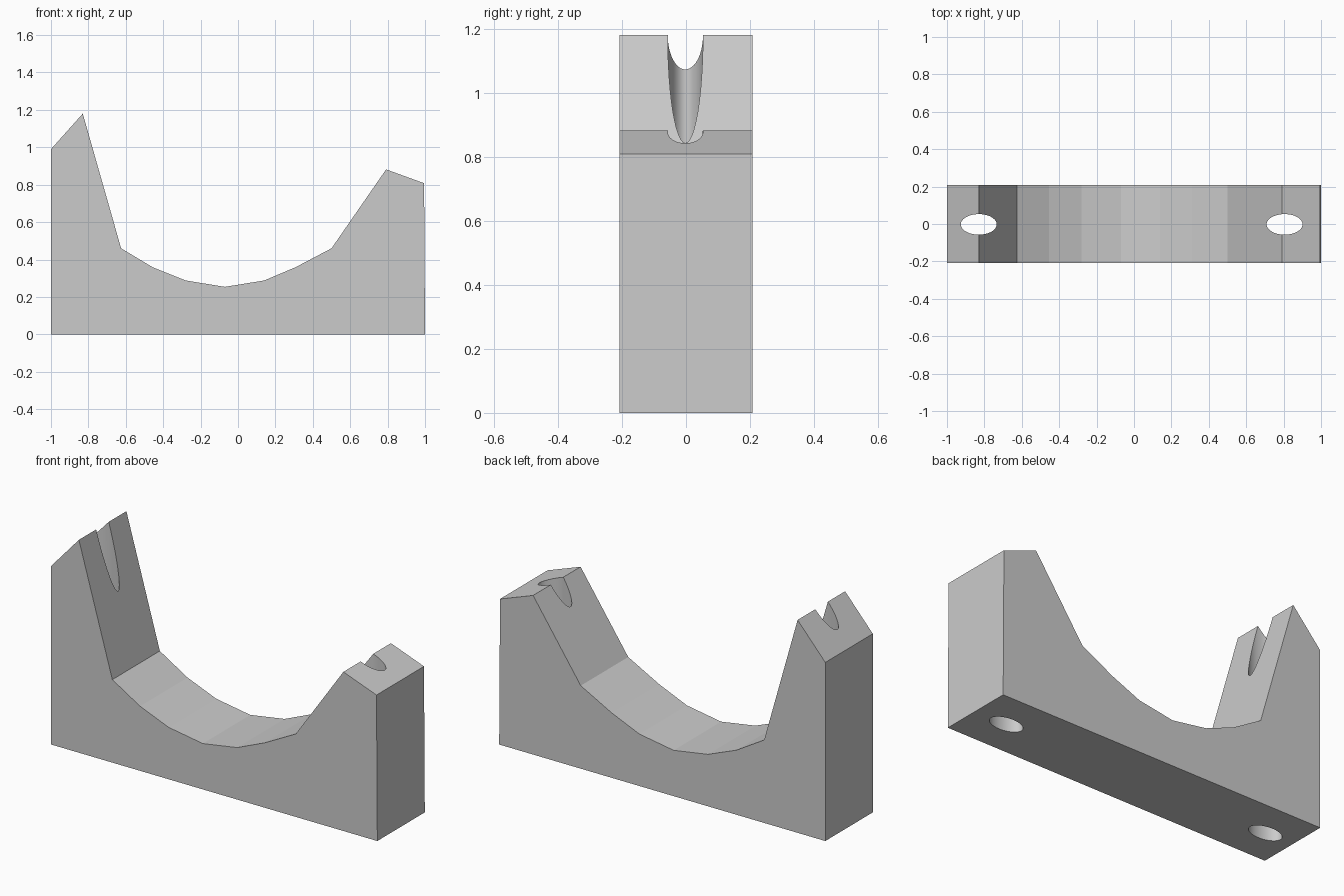
import bpy, bmesh

if "Cube" in bpy.data.objects:
    bpy.data.objects.remove(bpy.data.objects["Cube"])

# Side profile of the cradle (x, z)
PROFILE = [(-1, 0), (1, 0), (0.995, 0.808), (0.792, 0.882), (0.5, 0.46),
           (0.31, 0.36), (0.14, 0.288), (-0.07, 0.254), (-0.28, 0.288),
           (-0.455, 0.358), (-0.625, 0.46), (-0.83, 1.18), (-1, 0.99)]
HALF_DEPTH = 0.208


def add_object(name, bm):
    bmesh.ops.recalc_face_normals(bm, faces=bm.faces)
    mesh = bpy.data.meshes.new(name)
    bm.to_mesh(mesh)
    bm.free()
    obj = bpy.data.objects.new(name, mesh)
    bpy.context.collection.objects.link(obj)
    return obj


# Saddle block: profile extruded through the depth
bm = bmesh.new()
face = bm.faces.new([bm.verts.new((x, -HALF_DEPTH, z)) for x, z in PROFILE])
ext = bmesh.ops.extrude_face_region(bm, geom=[face])
verts = [g for g in ext["geom"] if isinstance(g, bmesh.types.BMVert)]
bmesh.ops.translate(bm, verts=verts, vec=(0, 2 * HALF_DEPTH, 0))
block = add_object("saddle_block", bm)

# Oval bolt holes running vertically through both ends
for name, x in (("left_hole_cutter", -0.83), ("right_hole_cutter", 0.805)):
    bm = bmesh.new()
    bmesh.ops.create_cone(bm, cap_ends=True, segments=48,
                          radius1=1, radius2=1, depth=2)
    for f in bm.faces:
        f.smooth = len(f.verts) == 4
    bmesh.ops.scale(bm, verts=bm.verts, vec=(0.096, 0.055, 1))
    bmesh.ops.translate(bm, verts=bm.verts, vec=(x, -0.002, 0.6))
    cutter = add_object(name, bm)
    cutter.hide_render = True
    cutter.hide_set(True)
    cut = block.modifiers.new(name, 'BOOLEAN')
    cut.operation = 'DIFFERENCE'
    cut.solver = 'EXACT'
    cut.object = cutter
